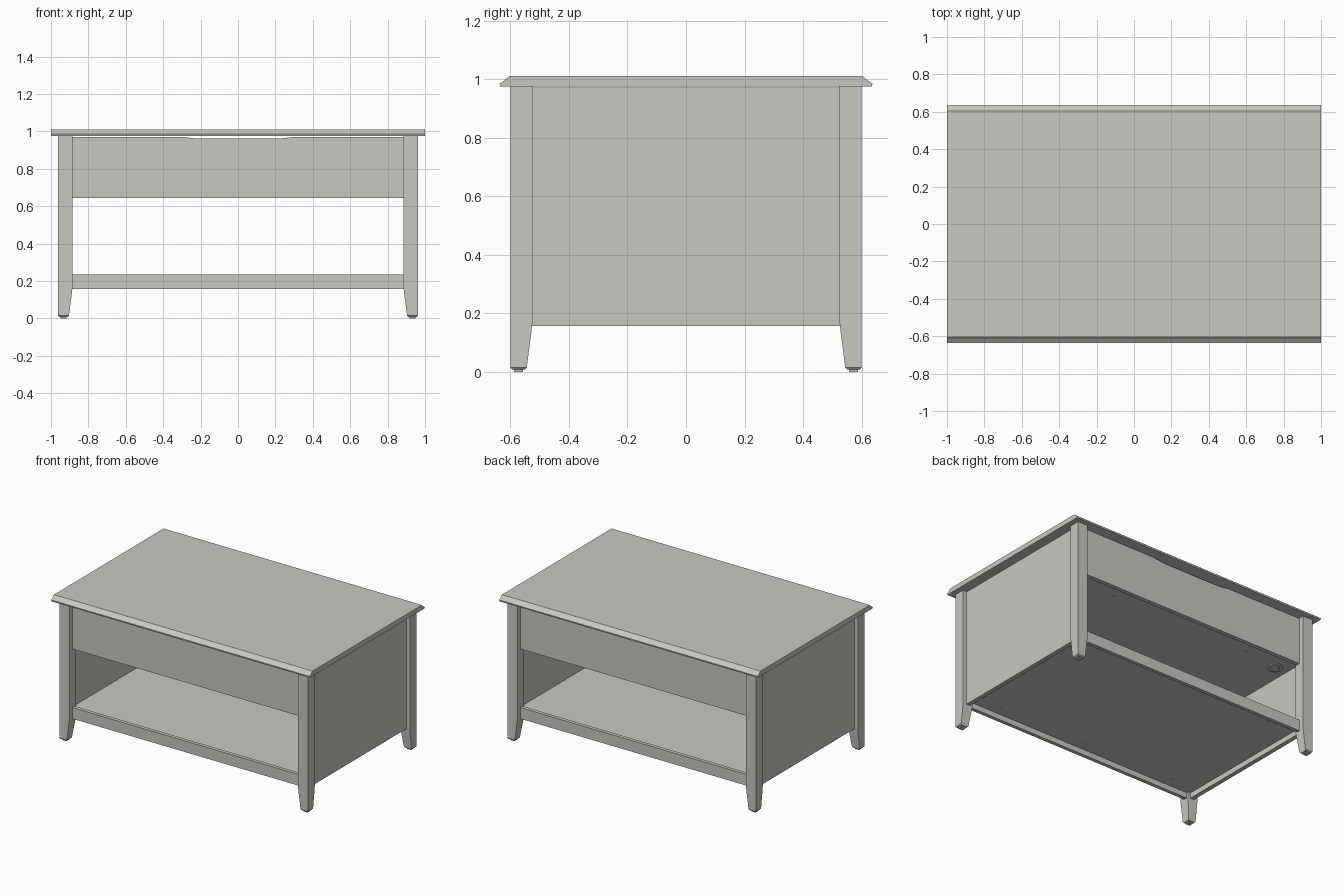
import bpy
import bmesh
from math import cos, pi

cube = bpy.data.objects.get("Cube")
if cube:
    bpy.data.objects.remove(cube, do_unlink=True)

paint = bpy.data.materials.new("warm grey paint")
paint.use_nodes = True
colour = (0.58, 0.58, 0.54, 1.0)
paint.diffuse_color = colour
paint.node_tree.nodes["Principled BSDF"].inputs["Base Color"].default_value = colour


def finish(name, bm):
    bmesh.ops.recalc_face_normals(bm, faces=bm.faces[:])
    mesh = bpy.data.meshes.new(name)
    bm.to_mesh(mesh)
    bm.free()
    mesh.materials.append(paint)
    obj = bpy.data.objects.new(name, mesh)
    bpy.context.collection.objects.link(obj)
    return obj


def loft(name, rings):
    """Skin a list of equal-length closed rings and cap both ends."""
    bm = bmesh.new()
    loops = [[bm.verts.new(p) for p in ring] for ring in rings]
    n = len(loops[0])
    for a, b in zip(loops, loops[1:]):
        for i in range(n):
            j = (i + 1) % n
            bm.faces.new((a[i], a[j], b[j], b[i]))
    bm.faces.new(loops[0])
    bm.faces.new(loops[-1])
    return finish(name, bm)


def rect(x0, x1, y0, y1, z):
    return [(x0, y0, z), (x1, y0, z), (x1, y1, z), (x0, y1, z)]


def box(name, x0, x1, y0, y1, z0, z1):
    return loft(name, [rect(x0, x1, y0, y1, z0), rect(x0, x1, y0, y1, z1)])


def disc(name, x, y, z, radius, depth, sides):
    bm = bmesh.new()
    bmesh.ops.create_cone(bm, cap_ends=True, segments=sides, radius1=radius,
                          radius2=radius, depth=depth)
    bmesh.ops.translate(bm, vec=(x, y, z), verts=bm.verts[:])
    return finish(name, bm)


# Table top: moulded front and back edges, straight ends
edge = [(0.635, 0.975), (0.637, 0.985), (0.628, 0.99), (0.615, 1.0), (0.605, 1.01)]
section = edge + [(-y, z) for y, z in reversed(edge)]
loft("table_top", [[(x, y, z) for y, z in section] for x in (-1, 1)])

# Legs: straight outside, tapered on the inner faces, with a small foot
leg_steps = [(0.975, 0.885, 0.525), (0.165, 0.885, 0.525), (0.13, 0.889, 0.529),
             (0.015, 0.904, 0.544)]
for sx, side in ((1, "left"), (-1, "right")):
    for sy, end in ((-1, "front"), (1, "back")):
        rings = [rect(sx * 0.962, sx * xi, sy * 0.6, sy * yi, z)
                 for z, xi, yi in leg_steps]
        rings.append(rect(sx * 0.956, sx * 0.91, sy * 0.594, sy * 0.55, 0.008))
        loft(f"{end}_{side}_leg", rings)
        box(f"{end}_{side}_foot_glide", *sorted((sx * 0.917, sx * 0.949)),
            *sorted((sy * 0.557, sy * 0.587)), 0, 0.01)

# Side panels
for sx, side in ((1, "left"), (-1, "right")):
    x0, x1 = sorted((sx * 0.905, sx * 0.935))
    box(f"{side}_panel", x0, x1, -0.53, 0.53, 0.157, 0.971)

# Aprons with a shallow finger dip along the top, and the shelf rails
dip = []
for i in range(9):
    t = i / 8
    dip.append((0.32 - 0.12 * t, 0.966 + 0.005 * cos(pi * t)))
outline = [(-0.89, 0.645), (0.89, 0.645), (0.89, 0.971)] + dip
outline += [(-x, z) for x, z in reversed(dip)] + [(-0.89, 0.971)]
for sy, end in ((-1, "front"), (1, "back")):
    loft(f"{end}_apron", [[(x, sy * y, z) for x, z in outline] for y in (0.535, 0.565)])
    y0, y1 = sorted((sy * 0.54, sy * 0.565))
    box(f"{end}_shelf_rail", -0.89, 0.89, y0, y1, 0.157, 0.235)

# Storage floor and lower shelf
box("storage_floor", -0.906, 0.906, -0.536, 0.536, 0.655, 0.68)
box("lower_shelf", -0.906, 0.906, -0.541, 0.541, 0.195, 0.225)

# Screw heads and cable grommet on the undersides
for sy, end in ((-1, "front"), (1, "back")):
    for x in (-0.54, 0.54):
        disc(f"{end}_floor_screw", x, sy * 0.45, 0.654, 0.011, 0.006, 12)
    for x in (-0.7, 0, 0.7):
        disc(f"{end}_shelf_screw", x, sy * 0.475, 0.194, 0.011, 0.006, 12)
disc("cable_grommet", -0.81, 0.415, 0.652, 0.05, 0.008, 24)
disc("cable_grommet_cap", -0.81, 0.415, 0.647, 0.032, 0.008, 24)
